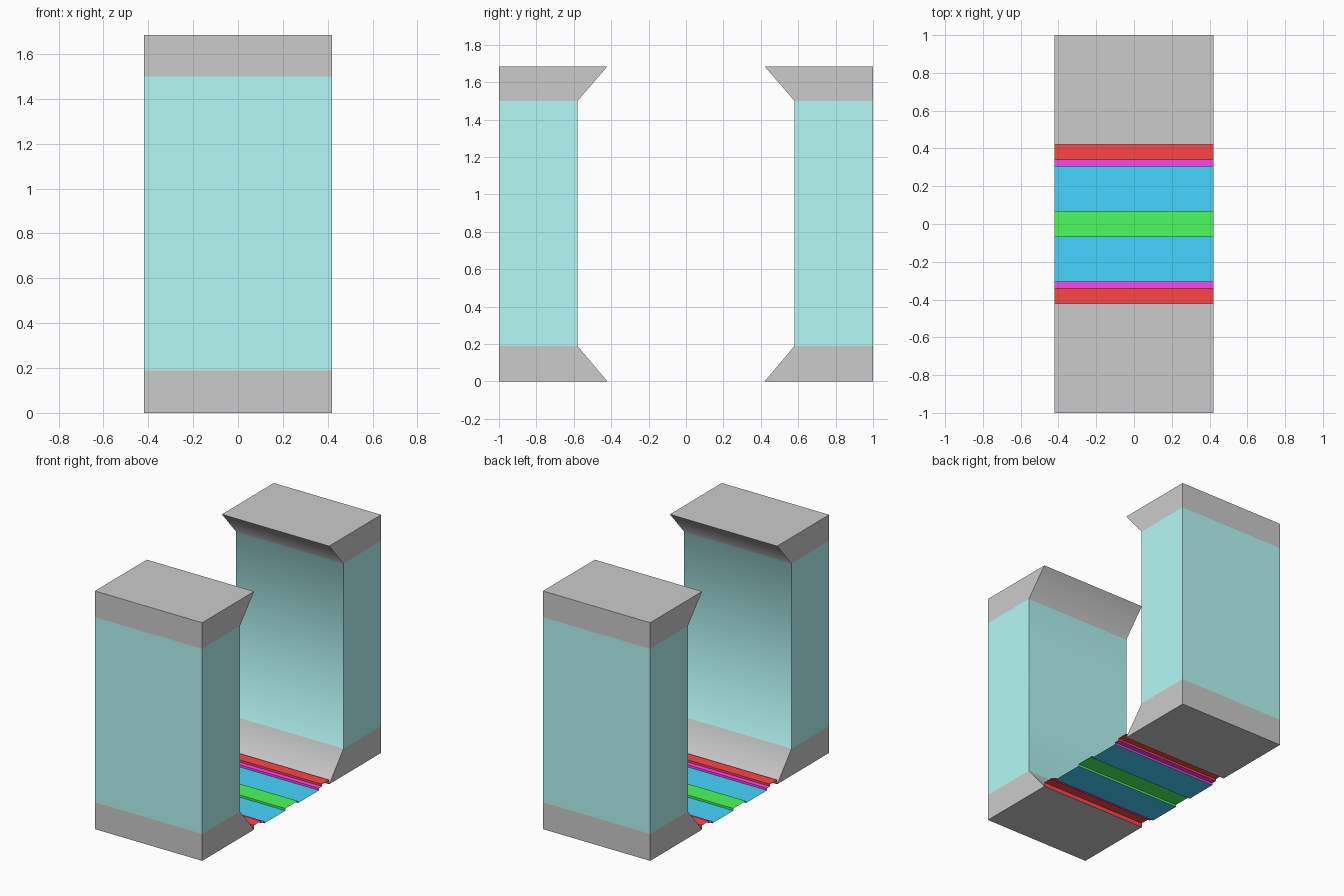
import bpy, bmesh, math

if "Cube" in bpy.data.objects:
    bpy.data.objects.remove(bpy.data.objects["Cube"])

HX = 0.42  # half width of everything along x


def material(name, rgb):
    m = bpy.data.materials.new(name)
    m.diffuse_color = (*rgb, 1)
    m.use_nodes = True
    m.node_tree.nodes["Principled BSDF"].inputs["Base Color"].default_value = m.diffuse_color
    return m


grey = material("grey", (0.8, 0.8, 0.8))
teal = material("teal", (0.46, 0.95, 0.92))
red = material("red", (1.0, 0.06, 0.06))
magenta = material("magenta", (1.0, 0.06, 0.88))
blue = material("blue", (0.06, 0.66, 1.0))
green = material("green", (0.07, 0.96, 0.11))


def finish(name, bm, mats):
    mesh = bpy.data.meshes.new(name)
    bm.normal_update()
    bm.to_mesh(mesh)
    bm.free()
    for m in mats:
        mesh.materials.append(m)
    ob = bpy.data.objects.new(name, mesh)
    bpy.context.collection.objects.link(ob)
    return ob


# Wall blocks: stacked rings (z, inner y) with flared top and foot
def wall(name, side):
    rows = [(0, 0.42), (0.19, 0.58), (1.5, 0.58), (1.685, 0.42)]
    bm = bmesh.new()
    rings = [[bm.verts.new((x, side * y, z)) for x, y in
              ((-HX, yi), (HX, yi), (HX, 1), (-HX, 1))] for z, yi in rows]
    for k in range(3):
        a, b = rings[k], rings[k + 1]
        for i in range(4):
            j = (i + 1) % 4
            f = bm.faces.new((a[i], a[j], b[j], b[i]))
            f.material_index = 1 if k == 1 else 0
    bm.faces.new(rings[0])
    bm.faces.new(rings[3])
    bmesh.ops.recalc_face_normals(bm, faces=bm.faces)
    ob = finish(name, bm, [grey, teal])
    # inner face blends softly into its flares
    bpy.ops.object.select_all(action='DESELECT')
    ob.select_set(True)
    bpy.context.view_layer.objects.active = ob
    bpy.ops.object.shade_smooth_by_angle(angle=math.radians(45))


wall("front_wall", -1)
wall("back_wall", 1)


# Floor strips: open sheets swept along x from a (y, z) profile, y descending
def strip(name, profile, mat):
    bm = bmesh.new()
    cols = [[bm.verts.new((x, y, z)) for x in (-HX, HX)] for y, z in profile]
    for a, b in zip(cols, cols[1:]):
        bm.faces.new((a[0], b[0], b[1], a[1]))
    finish(name, bm, [mat])


def mirrored(name, profile, mat):
    strip("back_" + name, profile, mat)
    strip("front_" + name, [(-y, z) for y, z in reversed(profile)], mat)


mirrored("curb", [(0.42, 0), (0.42, 0.03), (0.34, 0.03), (0.34, 0.015)], red)
mirrored("gutter_line", [(0.34, 0.015), (0.305, 0.015), (0.305, 0)], magenta)
mirrored("lane", [(0.305, 0), (0.07, 0)], blue)
strip("centre_strip", [(0.07, 0), (0.07, 0.015), (-0.07, 0.015), (-0.07, 0)], green)
